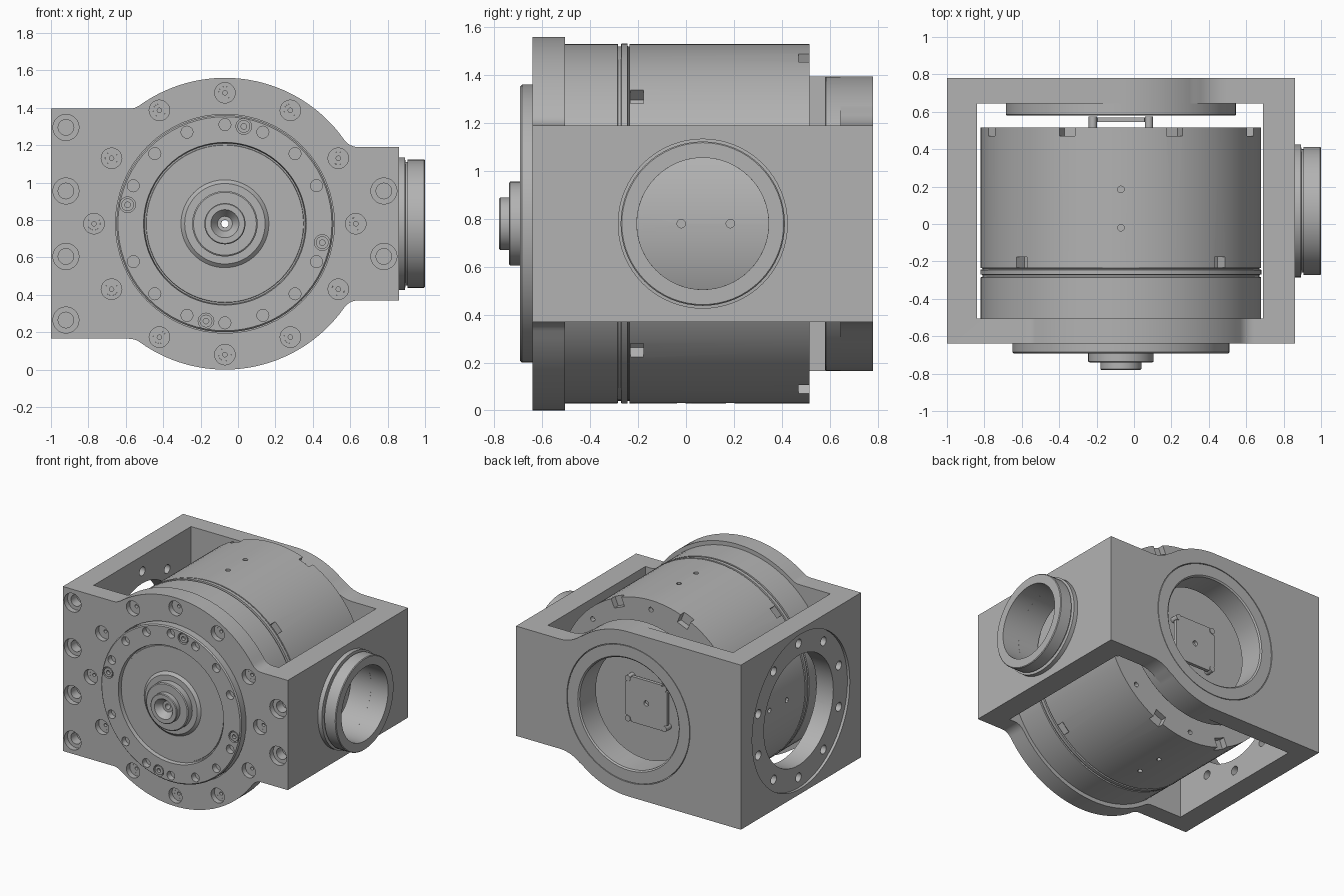
import bpy, bmesh
from math import sin, cos, sqrt, atan2, pi, radians
from mathutils import Vector, Matrix

if "Cube" in bpy.data.objects:
    bpy.data.objects.remove(bpy.data.objects["Cube"])

CX, CZ = -0.07, 0.78            # main axis, running along y
X, Y = Vector((1, 0, 0)), Vector((0, 1, 0))
AXIS = Vector((CX, 0, CZ))

grey = bpy.data.materials.new("machined_grey")
grey.use_nodes = True
grey.diffuse_color = (0.45, 0.45, 0.45, 1)
grey.node_tree.nodes["Principled BSDF"].inputs["Base Color"].default_value = grey.diffuse_color


def polar(r, deg, y=0.0):
    """Point at an angle around the main axis."""
    return Vector((CX + r * cos(radians(deg)), y, CZ + r * sin(radians(deg))))


def lathe(bm, profile, loc, axis=Y, segs=32, closed=False):
    """Revolve (radius, height) points around an axis through loc."""
    part = bmesh.new()
    vs = [part.verts.new((r, 0, h)) for r, h in profile]
    pairs = list(zip(vs, vs[1:])) + ([(vs[-1], vs[0])] if closed else [])
    es = [part.edges.new(p) for p in pairs]
    bmesh.ops.spin(part, geom=vs + es, cent=(0, 0, 0), axis=(0, 0, 1),
                   angle=2 * pi, steps=segs, use_duplicate=False)
    bmesh.ops.remove_doubles(part, verts=part.verts[:], dist=1e-5)
    turn = axis.to_track_quat('Z', 'Y').to_matrix().to_4x4()
    finish(bm, part, Matrix.Translation(loc) @ turn)


def finish(bm, part, matrix):
    bmesh.ops.recalc_face_normals(part, faces=part.faces[:])
    part.transform(matrix)
    tmp = bpy.data.meshes.new("tmp")
    part.to_mesh(tmp)
    part.free()
    bm.from_mesh(tmp)
    bpy.data.meshes.remove(tmp)


def cyl(bm, r, h0, h1, loc, axis=Y, segs=24):
    lathe(bm, [(0, h0), (r, h0), (r, h1), (0, h1)], loc, axis, segs)


def box(bm, size, matrix):
    part = bmesh.new()
    bmesh.ops.create_cube(part, size=1)
    part.transform(Matrix.Diagonal((*size, 1)))
    finish(bm, part, matrix)


def prism(bm, half, y0, y1):
    """Extrude a half outline, mirrored about the main axis, along y."""
    part = bmesh.new()
    outline = half + [(x, -z) for x, z in reversed(half)]
    face = part.faces.new([part.verts.new((x, y0, z)) for x, z in outline])
    top = bmesh.ops.extrude_face_region(part, geom=[face])["geom"]
    bmesh.ops.translate(part, vec=(0, y1 - y0, 0),
                        verts=[v for v in top if isinstance(v, bmesh.types.BMVert)])
    finish(bm, part, Matrix.Translation(AXIS))


def obj(name, bm):
    me = bpy.data.meshes.new(name)
    bm.to_mesh(me)
    bm.free()
    ob = bpy.data.objects.new(name, me)
    bpy.context.collection.objects.link(ob)
    me.materials.append(grey)
    return ob


def combine(ob, bm, op='DIFFERENCE'):
    """Apply a boolean with a temporary helper."""
    helper = obj("helper", bm)
    helper.hide_render = True
    mod = ob.modifiers.new("cut", 'BOOLEAN')
    mod.operation, mod.solver, mod.object = op, 'EXACT', helper
    dg = bpy.context.evaluated_depsgraph_get()
    me = bpy.data.meshes.new_from_object(ob.evaluated_get(dg))
    ob.modifiers.clear()
    ob.data = me
    bpy.data.objects.remove(helper)


def fillet(h, r, R):
    """Concave blend from a circle of radius r down to the line z = h."""
    dx, dz = sqrt((r + R) ** 2 - (h + R) ** 2), h + R
    a = atan2(dz, dx)
    angs = [a + pi + (pi / 2 - a) * i / 6 for i in range(7)]
    return a, [(dx + R * cos(t), dz + R * sin(t)) for t in angs]


def arc(r, a0, a1, n=20):
    return [(r * cos(a0 + (a1 - a0) * i / n), r * sin(a0 + (a1 - a0) * i / n)) for i in range(n)]


# Open box frame with its round front plate
a, blend = fillet(0.41, 0.62, 0.25)
bm = bmesh.new()
prism(bm, [(-0.93, 0.615)] + arc(0.615, pi / 2, a) + blend + [(0.93, 0.41)], -0.64, 0.78)
frame = obj("frame", bm)
bm = bmesh.new()
box(bm, (1.53, 1.15, 4), Matrix.Translation((-0.075, 0.07, CZ)))
combine(frame, bm)

aL, left = fillet(0.615, 0.78, 0.1)
aR, right = fillet(0.41, 0.78, 0.09)
bm = bmesh.new()
prism(bm, [(-0.93, 0.615)] + [(-x, z) for x, z in reversed(left)]
      + arc(0.78, pi - aL, aR, 32)[1:] + right + [(0.93, 0.41)], -0.64, -0.505)
combine(frame, bm, 'UNION')

# Bores, side recess and counterbored bolt holes
bm = bmesh.new()
cyl(bm, 0.585, -0.8, -0.4, AXIS, segs=64)
cyl(bm, 0.51, 0.6, 0.9, AXIS, segs=64)
side = Vector((0, 0.07, CZ))
lathe(bm, [(0, -1.1), (0.577, -1.1), (0.577, -0.98), (0.41, -0.98), (0.41, -0.8), (0, -0.8)],
      side, X, 64)
cyl(bm, 0.275, 0.6, 0.9, side, X, 48)


def counterbore(r, inner, loc):
    lathe(bm, [(0, -0.1), (r, -0.1), (r, 0.04), (inner, 0.04), (inner, 0.11), (0, 0.11)], loc, Y, 20)


for k in range(12):
    counterbore(0.055, 0.034, polar(0.7, 30 * k, -0.64))
for x, z in [(-0.92, 0.515), (-0.92, 0.175), (0.78, 0.175)]:
    for s in (1, -1):
        counterbore(0.07, 0.042, (x, -0.64, CZ + s * z))
combine(frame, bm)
bm = bmesh.new()
for k in range(10):
    t = 2 * pi * (k + 0.5) / 10
    cyl(bm, 0.033, -1.1, -0.8, side + Vector((0, 0.5 * cos(t), 0.5 * sin(t))), X, 16)
combine(frame, bm)

# Bolts seated in the round front plate
bm = bmesh.new()
for k in range(12):
    lathe(bm, [(0.012, -0.6), (0.034, -0.6), (0.034, -0.54), (0.012, -0.54)],
          polar(0.7, 30 * k), Y, 16, True)
bolts = obj("plate_bolts", bm)

# Side tube
bm = bmesh.new()
lathe(bm, [(0.275, 0.85), (0.355, 0.85), (0.355, 0.893), (0.33, 0.895), (0.33, 0.905),
           (0.343, 0.907), (0.343, 0.995), (0.338, 1), (0.275, 1)], side, X, 64, True)
tube = obj("side_tube", bm)

# Motor drum with a grooved band, edge slots, windows and pin holes
bm = bmesh.new()
lathe(bm, [(0.02, -0.505), (0.75, -0.505), (0.75, -0.285), (0.74, -0.283), (0.74, -0.272),
           (0.752, -0.27), (0.752, -0.245), (0.74, -0.243), (0.74, -0.237), (0.75, -0.235),
           (0.75, 0.515), (0.02, 0.515)], AXIS, Y, 96, True)
drum = obj("motor_drum", bm)
bm = bmesh.new()
for k in range(8):
    for r, deg, y, size in [(0.73, 22.5, 0.5, (0.1, 0.06, 0.09)), (0.74, 45, -0.205, (0.1, 0.055, 0.08))]:
        if y > 0 or k % 2 == 0:
            ang = deg + 45 * k
            box(bm, size, Matrix.Translation(polar(r, ang, y)) @ Matrix.Rotation(radians(-ang), 4, 'Y'))
    cyl(bm, 0.018, 0.48, 0.55, polar(0.68, 45 * k), Y, 12)
    if k % 2 == 0:
        out = polar(1, 45 * k) - AXIS
        for y in (-0.02, 0.185):
            cyl(bm, 0.018, 0.7, 0.8, AXIS + Y * y, out, 12)
combine(drum, bm)

# Front output disc with stepped hub and nozzle
bm = bmesh.new()
lathe(bm, [(0.02, -0.51), (0.58, -0.51), (0.58, -0.685), (0.572, -0.693), (0.435, -0.693),
           (0.43, -0.665), (0.422, -0.665), (0.42, -0.672), (0.235, -0.672), (0.215, -0.69),
           (0.175, -0.69), (0.175, -0.735), (0.168, -0.74), (0.11, -0.74), (0.11, -0.775),
           (0.105, -0.78), (0.075, -0.78), (0.04, -0.73), (0.02, -0.73)], AXIS, Y, 72, True)
disc = obj("output_disc", bm)
bm = bmesh.new()
for k in range(16):
    if k % 8:
        cyl(bm, 0.032, -0.75, -0.65, polar(0.53, 22.5 * k), Y, 16)
for k in range(4):
    cyl(bm, 0.042, -0.75, -0.66, polar(0.53, 79 + 90 * k), Y, 20)
combine(disc, bm)

# Socket screws in the output disc
bm = bmesh.new()
for k in range(4):
    lathe(bm, [(0.015, -0.665), (0.034, -0.665), (0.034, -0.69), (0.015, -0.69)],
          polar(0.53, 79 + 90 * k), Y, 20, True)
screws = obj("disc_screws", bm)

# Rear bearing flange seated in the back wall
bm = bmesh.new()
lathe(bm, [(0.41, 0.58), (0.61, 0.58), (0.615, 0.585), (0.615, 0.645), (0.505, 0.645),
           (0.505, 0.779), (0.42, 0.779), (0.41, 0.77)], AXIS, Y, 72, True)
flange = obj("rear_flange", bm)

# Square sensor board on corner posts
bm = bmesh.new()
box(bm, (0.34, 0.025, 0.34), Matrix.Translation(AXIS + Y * 0.5575))
board = obj("sensor_board", bm)
bm = bmesh.new()
cyl(bm, 0.02, 0.5, 0.6, AXIS, Y, 16)
for sx in (1, -1):
    for sz in (1, -1):
        cyl(bm, 0.045, 0.5, 0.6, AXIS + Vector((0.17 * sx, 0, 0.17 * sz)), Y, 20)
combine(board, bm)
bm = bmesh.new()
for sx in (1, -1):
    for sz in (1, -1):
        corner = AXIS + Vector((0.15 * sx, 0, 0.15 * sz))
        cyl(bm, 0.022, 0.51, 0.575, corner, Y, 16)
posts = obj("board_posts", bm)

for ob in (frame, bolts, tube, drum, disc, screws, flange, board, posts):
    bpy.ops.object.select_all(action='DESELECT')
    ob.select_set(True)
    bpy.context.view_layer.objects.active = ob
    bpy.ops.object.shade_smooth_by_angle(angle=radians(30))
